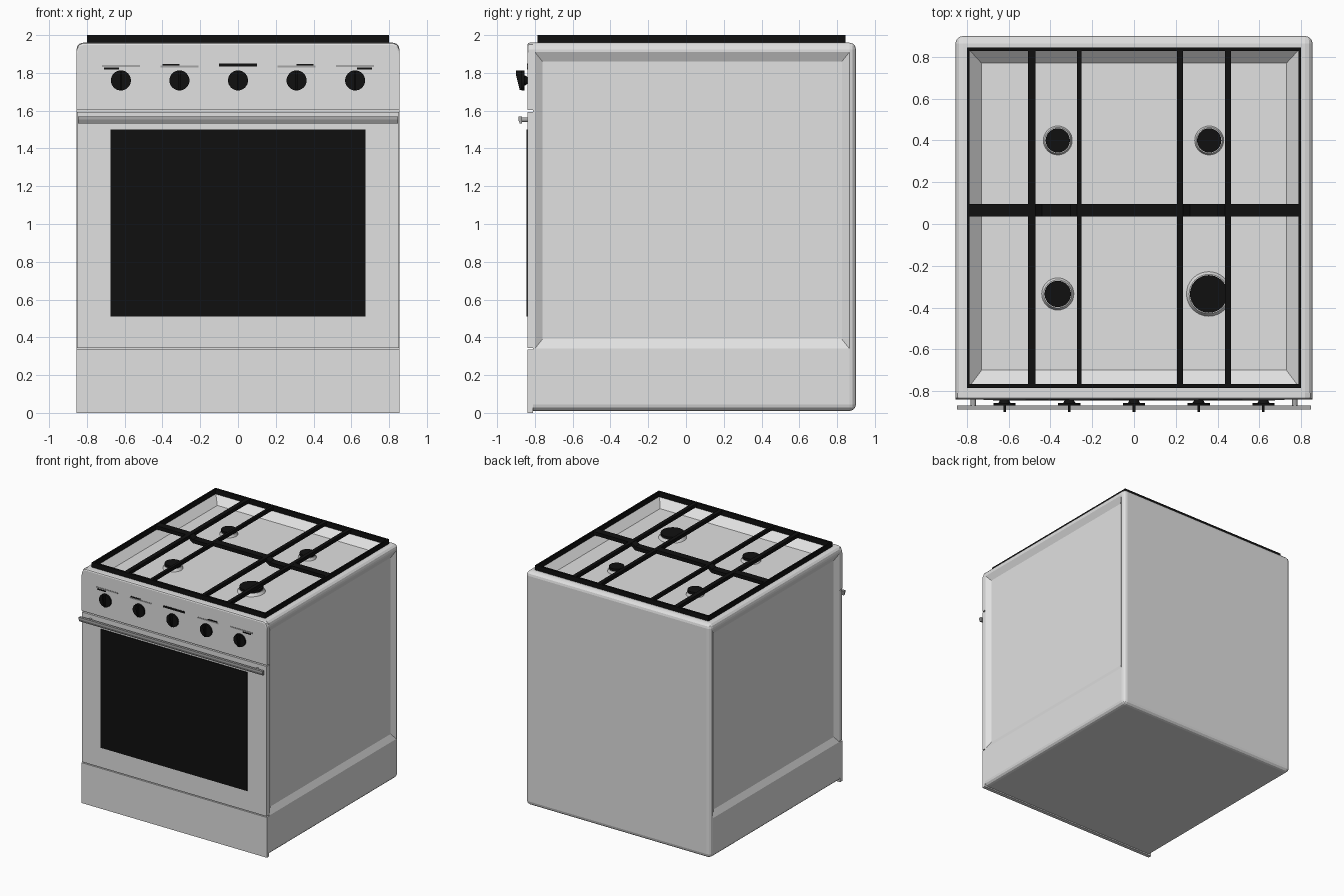
import bpy, bmesh, math
from mathutils import Matrix, Vector

if "Cube" in bpy.data.objects:
    bpy.data.objects.remove(bpy.data.objects["Cube"])


def material(name, r, g, b):
    m = bpy.data.materials.new(name)
    m.diffuse_color = (r, g, b, 1)
    m.use_nodes = True
    m.node_tree.nodes["Principled BSDF"].inputs["Base Color"].default_value = m.diffuse_color
    return m


ENAMEL = material("light_enamel", 0.75, 0.75, 0.75)
BLACK = material("black", 0.005, 0.005, 0.005)
METAL = material("handle_metal", 0.40, 0.40, 0.40)
PRINT = material("grey_print", 0.38, 0.38, 0.38)


def finish(name, bm, mat):
    bmesh.ops.recalc_face_normals(bm, faces=bm.faces[:])
    me = bpy.data.meshes.new(name)
    bm.to_mesh(me)
    bm.free()
    ob = bpy.data.objects.new(name, me)
    bpy.context.collection.objects.link(ob)
    me.materials.append(mat)
    return ob


def box_bm(x0, x1, y0, y1, z0, z1):
    bm = bmesh.new()
    bmesh.ops.create_cube(bm, size=1)
    bmesh.ops.scale(bm, vec=(x1 - x0, y1 - y0, z1 - z0), verts=bm.verts[:])
    bmesh.ops.translate(bm, vec=((x0 + x1) / 2, (y0 + y1) / 2, (z0 + z1) / 2), verts=bm.verts[:])
    return bm


def box(name, x0, x1, y0, y1, z0, z1, mat):
    return finish(name, box_bm(x0, x1, y0, y1, z0, z1), mat)


def prism(name, pts, direction, mat):
    """Closed planar outline swept along a direction."""
    bm = bmesh.new()
    face = bm.faces.new([bm.verts.new(p) for p in pts])
    new = bmesh.ops.extrude_face_region(bm, geom=[face])["geom"]
    bmesh.ops.translate(bm, vec=direction, verts=[v for v in new if isinstance(v, bmesh.types.BMVert)])
    return finish(name, bm, mat)


def cone(name, loc, r1, r2, depth, axis, mat, seg=32):
    """Cone starting at loc with radius r1, growing along axis to radius r2."""
    bm = bmesh.new()
    bmesh.ops.create_cone(bm, cap_ends=True, segments=seg, radius1=r1, radius2=r2, depth=depth)
    ax = Vector(axis)
    rot = Vector((0, 0, 1)).rotation_difference(ax).to_matrix().to_4x4()
    bm.transform(Matrix.Translation(Vector(loc) + ax * depth / 2) @ rot)
    ob = finish(name, bm, mat)
    for p in ob.data.polygons:
        p.use_smooth = len(p.vertices) == 4
    ob.data.set_sharp_from_angle(angle=math.radians(35))
    return ob


def recess(target, outer, inner):
    """Cut a sloped tray between an outer and an inner rectangle of points."""
    bm = bmesh.new()
    a = [bm.verts.new(Vector(o) + (Vector(o) - Vector(i)) * 0.4) for o, i in zip(outer, inner)]
    b = [bm.verts.new(i) for i in inner]
    bm.faces.new(a)
    bm.faces.new(b[::-1])
    for k in range(4):
        j = (k + 1) % 4
        bm.faces.new((a[j], a[k], b[k], b[j]))
    cutter = finish("cutter", bm, ENAMEL)
    cutter.hide_render = True
    mod = target.modifiers.new("recess", 'BOOLEAN')
    mod.operation = 'DIFFERENCE'
    mod.solver = 'EXACT'
    mod.object = cutter
    bpy.context.view_layer.objects.active = target
    bpy.ops.object.modifier_apply(modifier=mod.name)
    bpy.data.objects.remove(cutter)


# Cabinet: rounded everywhere except around its front
FRONT = -0.81
bm = box_bm(-0.855, 0.855, FRONT, 0.90, 0.01, 1.96)
edges = [e for e in bm.edges if any(v.co.y > 0 for v in e.verts)]
bmesh.ops.bevel(bm, geom=edges, offset=0.035, segments=3, profile=0.5, affect='EDGES')
cabinet = finish("cabinet", bm, ENAMEL)

# Hob tray and pressed side panels
ZF = 1.90
recess(cabinet,
       [(-.79, -.78, 1.96), (.79, -.78, 1.96), (.79, .835, 1.96), (-.79, .835, 1.96)],
       [(-.73, -.70, ZF), (.73, -.70, ZF), (.73, .77, ZF), (-.73, .77, ZF)])
for s in (-1, 1):
    o, i = s * 0.855, s * 0.83
    recess(cabinet,
           [(o, -.80, .34), (o, .865, .34), (o, .865, 1.91), (o, -.80, 1.91)],
           [(i, -.76, .39), (i, .825, .39), (i, .825, 1.86), (i, -.76, 1.86)])

# Front: drawer, door and control panel separated by narrow grooves
box("drawer_front", -.855, .855, -.84, FRONT, 0, .336, ENAMEL)
box("oven_door", -.853, .853, -.84, FRONT, .344, 1.594, ENAMEL)
box("oven_window", -.675, .675, -.845, -.839, .51, 1.50, BLACK)
panel = prism("control_panel",
              [(-.855, FRONT, 1.604), (.855, FRONT, 1.604), (.855, FRONT, 1.925), (.845, FRONT, 1.95),
               (.82, FRONT, 1.96), (-.82, FRONT, 1.96), (-.845, FRONT, 1.95), (-.855, FRONT, 1.925)],
              (0, -.03, 0), ENAMEL)
bm = bmesh.new()
bm.from_mesh(panel.data)
rim = [e for e in bm.edges if all(v.co.y < -.83 and v.co.z > 1.9 for v in e.verts)]
bmesh.ops.bevel(bm, geom=rim, offset=0.012, segments=2, profile=0.5, affect='EDGES')
bm.to_mesh(panel.data)
bm.free()

# Door handle on two posts
prism("door_handle", [(-.848, -.868, 1.57), (-.848, -.888, 1.57), (-.848, -.888, 1.553),
                      (-.848, -.880, 1.533), (-.848, -.868, 1.533)], (1.696, 0, 0), METAL)
for s in (-1, 1):
    cone("handle_post", (s * .77, -.835, 1.552), .013, .013, .038, (0, -1, 0), METAL, 16)

# Control knobs: stem, dial and tapered grip
for k in range(5):
    x, z = -.62 + .31 * k, 1.76
    cone("knob_stem", (x, -.838, z), .018, .03, .02, (0, -1, 0), BLACK, 16)
    cone("knob_dial", (x, -.856, z), .053, .053, .014, (0, -1, 0), BLACK)
    prism("knob_grip", [(x - .006, -.865, z + .052), (x - .006, -.90, z + .052),
                        (x - .006, -.90, z + .03), (x - .006, -.88, z - .05),
                        (x - .006, -.865, z - .05)], (.012, 0, 0), BLACK)

# Plain printed dashes above the knobs: (x0, x1, z0, z1, material)
for x0, x1, z0, z1, m in ((-.72, -.52, 1.832, 1.842, PRINT), (-.71, -.63, 1.819, 1.829, BLACK),
                          (-.41, -.21, 1.828, 1.838, PRINT), (-.40, -.31, 1.840, 1.848, BLACK),
                          (-.10, .10, 1.835, 1.851, BLACK),
                          (.21, .41, 1.828, 1.838, PRINT), (.31, .40, 1.840, 1.848, BLACK),
                          (.52, .72, 1.832, 1.842, PRINT), (.63, .71, 1.819, 1.829, BLACK)):
    box("dial_mark", x0, x1, -.843, -.839, z0, z1, m)

# Burners: flared base and dark cap
for x, y, r, c in ((-.365, .40, .07, .058), (.36, .40, .07, .058),
                   (-.365, -.335, .078, .063), (.358, -.335, .108, .09)):
    cone("burner_base", (x, y, ZF - .002), r, c + .004, .024, (0, 0, 1), ENAMEL)
    cone("burner_cap", (x, y, ZF + .02), c, c, .022, (0, 0, 1), BLACK)

# Pan support: outer frame
ZT, ZB = 2.0, 1.958
box("grate_front", -.80, .80, -.785, -.767, ZB, ZT, BLACK)
box("grate_back", -.80, .80, .828, .845, ZB, ZT, BLACK)
for s in (-1, 1):
    a, b = sorted((s * .80, s * .787))
    box("grate_side", a, b, -.785, .845, ZB, ZT, BLACK)

# Pan support: long bars
for x, w in ((-.49, .035), (-.262, .022), (.22, .03), (.45, .03)):
    box("grate_bar", x - w / 2, x + w / 2, -.78, .84, ZB + .012, ZT - .001, BLACK)

# Pan support: cross bar, dipping between each pair of bars
top = [(-.795, 0)]
for a, b in ((-.475, -.27), (.232, .437)):
    top += [(a, 0), (a + .035, -.025), (b - .035, -.025), (b, 0)]
top.append((.795, 0))
outline = [(x, .035, ZT - .002 + d) for x, d in top]
outline += [(x, .035, ZT - .032 + d) for x, d in reversed(top)]
prism("grate_cross_bar", outline, (0, .06, 0), BLACK)
